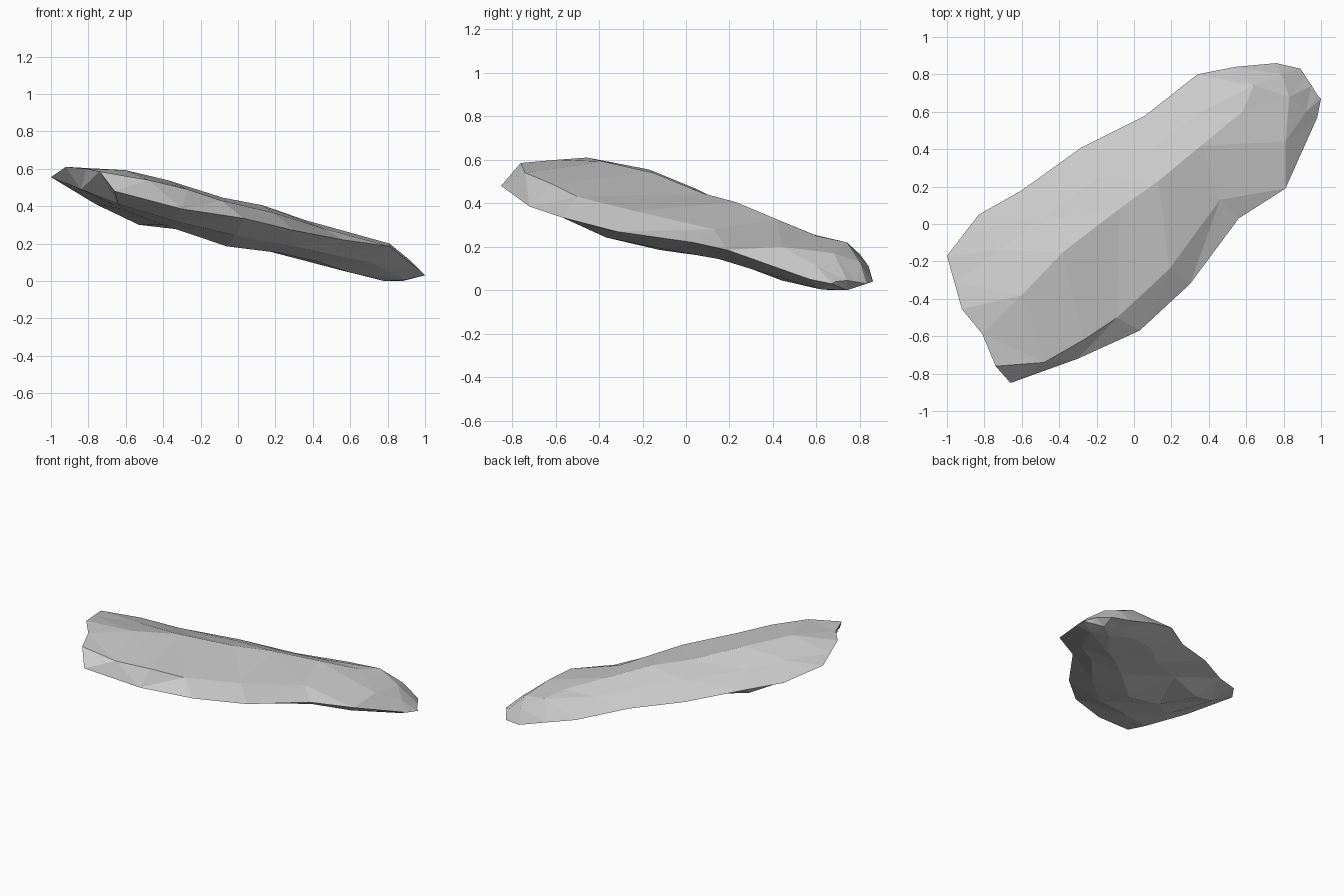
import bpy, bmesh
from mathutils import Vector

# Stations along the slab: back edge, top crest, front shoulder, front edge, underside keel
stations = [
    [(-1, -.17, .555), (-.92, -.455, .61), (-.81, -.59, .60), (-.74, -.76, .585), (-.84, -.45, .49)],
    [(-.83, .05, .465), (-.60, -.38, .592), (-.48, -.74, .54), (-.66, -.85, .48), (-.62, -.40, .385)],
    [(-.60, .18, .40), (-.38, -.15, .54), (-.27, -.62, .49), (-.30, -.72, .385), (-.40, -.22, .30)],
    [(-.28, .41, .315), (-.08, .08, .445), (-.09, -.50, .43), (.03, -.57, .335), (-.06, -.12, .185)],
    [(.06, .58, .24), (.13, .23, .405), (.19, -.24, .365), (.30, -.32, .27), (.22, .13, .15)],
    [(.34, .80, .165), (.36, .42, .325), (.46, .13, .28), (.56, .03, .22), (.42, .30, .105)],
    [(.54, .84, .11), (.58, .60, .25), (.81, .44, .20), (.81, .19, .185), (.60, .44, .045)],
    [(.76, .86, .04), (.83, .68, .17), (.92, .60, .11), (.98, .57, .05), (.78, .67, .0)],
    [(.89, .83, .03), (.95, .74, .045), (.98, .69, .04), (1, .67, .03), (.88, .74, .0)],
]
# Back shoulders on the top, stations 1 to 7
back_top = [(-.72, -.14, .53), (-.50, .02, .465), (-.19, .25, .39), (.09, .40, .33),
            (.34, .59, .255), (.64, .74, .22), (.79, .80, .13)]
# Underside points behind the keel, stations 1 to 6
back_under = [(-.76, -.10, .41), (-.53, .02, .30), (-.20, .18, .262),
              (.12, .38, .17), (.35, .58, .11), (.56, .68, .055)]


def ring_points(k):
    """Eight points round the slab at station k."""
    back, crest, shoulder, front, keel = map(Vector, stations[k])
    inner = 0 < k < len(stations) - 1
    top = Vector(back_top[k - 1]) if inner else back.lerp(crest, .5)
    low_front = front.lerp(keel, .45)
    low_front.z = max(low_front.z - (.025 if inner else 0), .005)
    low_back = Vector(back_under[k - 1]) if 1 <= k <= 6 else keel.lerp(back, .5)
    return [back, top, crest, shoulder, front, low_front, keel, low_back]


# Rock slab lofted through the rings, with faceted triangles
bm = bmesh.new()
rings = [[bm.verts.new(p) for p in ring_points(k)] for k in range(len(stations))]
for a, b in zip(rings, rings[1:]):
    for i in range(8):
        j = (i + 1) % 8
        bm.faces.new((a[i], a[j], b[j], b[i]))
bm.faces.new(rings[0][::-1])
bm.faces.new(rings[-1])
bmesh.ops.triangulate(bm, faces=bm.faces[:])
bmesh.ops.recalc_face_normals(bm, faces=bm.faces[:])

mesh = bpy.data.meshes.new("rock_slab")
bm.to_mesh(mesh)
bm.free()
rock = bpy.data.objects.new("rock_slab", mesh)
bpy.context.collection.objects.link(rock)
